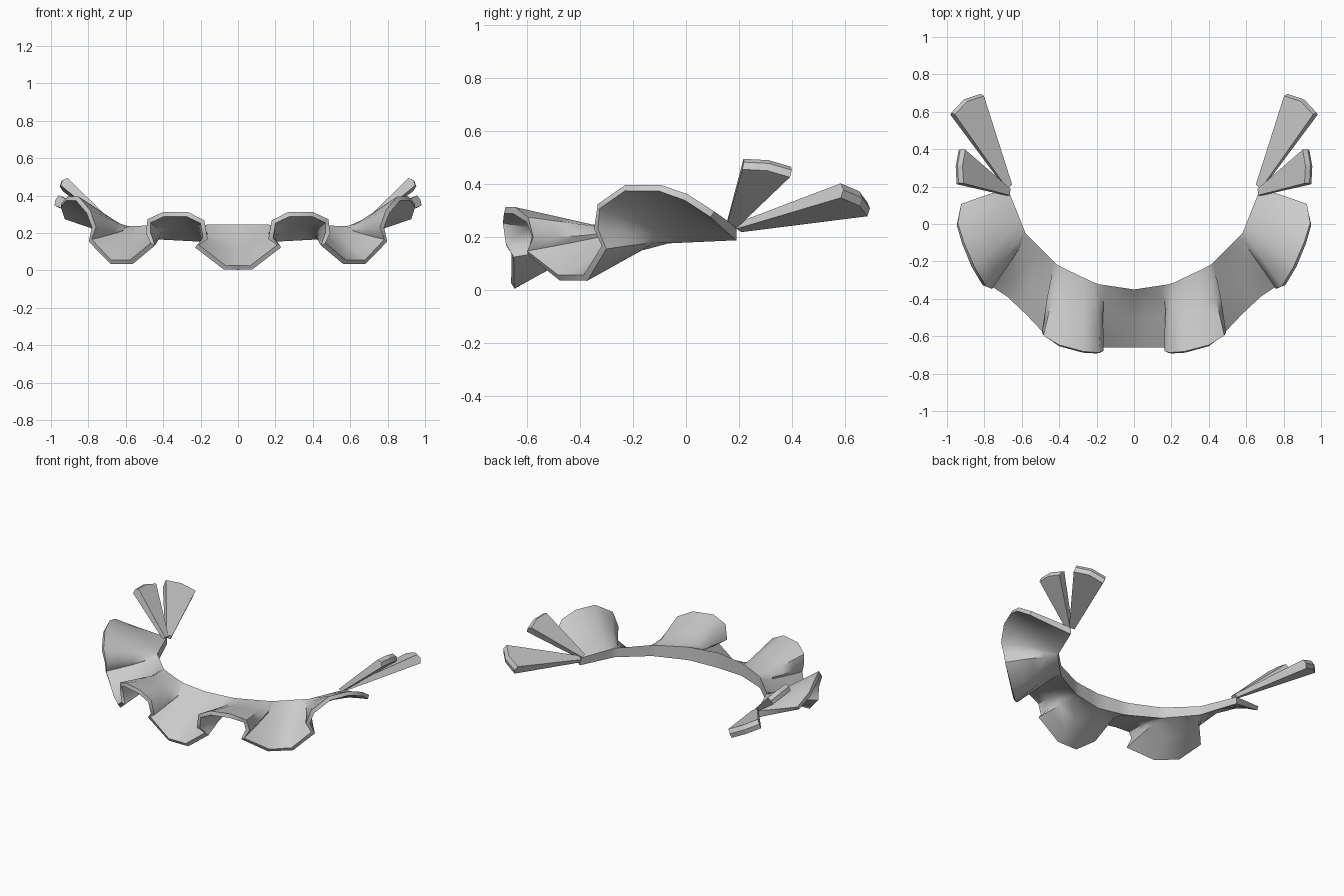
import bpy, bmesh
from mathutils import Vector

if "Cube" in bpy.data.objects:
    bpy.data.objects.remove(bpy.data.objects["Cube"])

# Inner neckline of the collar (right half), x/y
NECK = [(0, -.35), (.2, -.32), (.41, -.22), (.58, -.05), (.675, .19)]
# Ruffled outer hem (right half): x, y, z, position along the neckline
HEM = [(0, -.655, .015, 0), (.07, -.655, .015, .3), (.22, -.655, .13, .75),
       (.175, -.68, .17, .95), (.19, -.69, .26, 1.1), (.27, -.685, .30, 1.35),
       (.40, -.65, .30, 1.65), (.475, -.60, .265, 1.9), (.48, -.58, .20, 2.03),
       (.455, -.60, .14, 2.1), (.57, -.48, .045, 2.4), (.68, -.38, .045, 2.65),
       (.79, -.31, .16, 2.9), (.77, -.34, .23, 3.0), (.80, -.33, .315, 3.1),
       (.86, -.23, .385, 3.3), (.915, -.1, .385, 3.5), (.945, 0, .35, 3.75),
       (.925, .1, .285, 4)]
ROWS = 4


def neck_point(u):
    i = min(int(u), 3)
    a, b = Vector(NECK[i]), Vector(NECK[i + 1])
    p = a.lerp(b, u - i)
    return Vector((p.x, p.y, .195 + .004 * u))


def flip(p):
    return Vector((-p[0], p[1], p[2]))


def finish(name, bm, angle):
    bmesh.ops.recalc_face_normals(bm, faces=bm.faces)
    me = bpy.data.meshes.new(name)
    bm.to_mesh(me)
    bm.free()
    ob = bpy.data.objects.new(name, me)
    bpy.context.collection.objects.link(ob)
    bpy.ops.object.select_all(action='DESELECT')
    ob.select_set(True)
    bpy.context.view_layer.objects.active = ob
    bpy.ops.object.shade_smooth_by_angle(angle=angle)


# Ruffled collar: middle sheet lofted from neckline to hem
half = []
for x, y, z, u in HEM:
    a, b = neck_point(u), Vector((x, y, z))
    half.append([a.lerp(b, r / ROWS) for r in range(ROWS + 1)])
cols = [[flip(p) for p in c] for c in reversed(half[1:])] + half
us = [h[3] for h in reversed(HEM[1:])] + [h[3] for h in HEM]
n = len(cols)

# Thicken the sheet: deep band at the neck, thin at the hem
top, bottom = [], []
for i in range(n):
    tcol, bcol = [], []
    for r in range(ROWS + 1):
        du = cols[min(i + 1, n - 1)][r] - cols[max(i - 1, 0)][r]
        dv = cols[i][min(r + 1, ROWS)] - cols[i][max(r - 1, 0)]
        nor = dv.cross(du).normalized()
        if r == 0:
            off = Vector((0, 0, .052 - .007 * us[i]))
        else:
            off = nor * (.022 - .009 * r / ROWS)
            if nor.dot(dv.cross(du)) < 0:
                off = -off
        tcol.append(cols[i][r] + off)
        bcol.append(cols[i][r] - off)
    top.append(tcol)
    bottom.append(bcol)
# keep the offset side consistent with the upward neck offset
mid = n // 2
if top[mid][ROWS].z < bottom[mid][ROWS].z:
    for i in range(n):
        for r in range(1, ROWS + 1):
            top[i][r], bottom[i][r] = bottom[i][r], top[i][r]

bm = bmesh.new()
rings = [[bm.verts.new(p) for p in top[i] + bottom[i][::-1]] for i in range(n)]
m = len(rings[0])
for a, b in zip(rings, rings[1:]):
    for k in range(m):
        bm.faces.new((a[k], a[(k + 1) % m], b[(k + 1) % m], b[k]))
for ring in (rings[0], rings[-1]):
    for r in range(ROWS):
        bm.faces.new((ring[r], ring[r + 1], ring[m - 2 - r], ring[m - 1 - r]))
finish("ruffled_collar", bm, .9)


# Flared ribbon tails at both ends of the collar
def tail(name, base, p1, pm, p2, thick):
    base, p1, pm, p2 = map(Vector, (base, p1, pm, p2))
    nor = (p1 - base).cross(p2 - base).normalized()
    side = (p2 - p1).normalized() * .018
    for label, f in (("right", Vector), ("left", flip)):
        bm = bmesh.new()
        for s in (-1, 1):
            for p in (p1, pm, p2):
                bm.verts.new(f(p + nor * thick * s))
            for q in (base - side, base + side):
                bm.verts.new(f(q + nor * .012 * s))
        for p in (p1, pm, p2):
            bm.verts.new(f(p + (pm - base).normalized() * .012))
        bmesh.ops.convex_hull(bm, input=bm.verts)
        bmesh.ops.dissolve_limit(bm, angle_limit=.03, verts=bm.verts, edges=bm.edges)
        finish(name + "_" + label, bm, .3)


tail("lower_tail", (.67, .2, .235), (.97, .585, .375), (.905, .655, .345), (.815, .685, .305), .03)
tail("upper_tail", (.67, .17, .24), (.93, .215, .475), (.935, .31, .47), (.92, .395, .445), .027)
